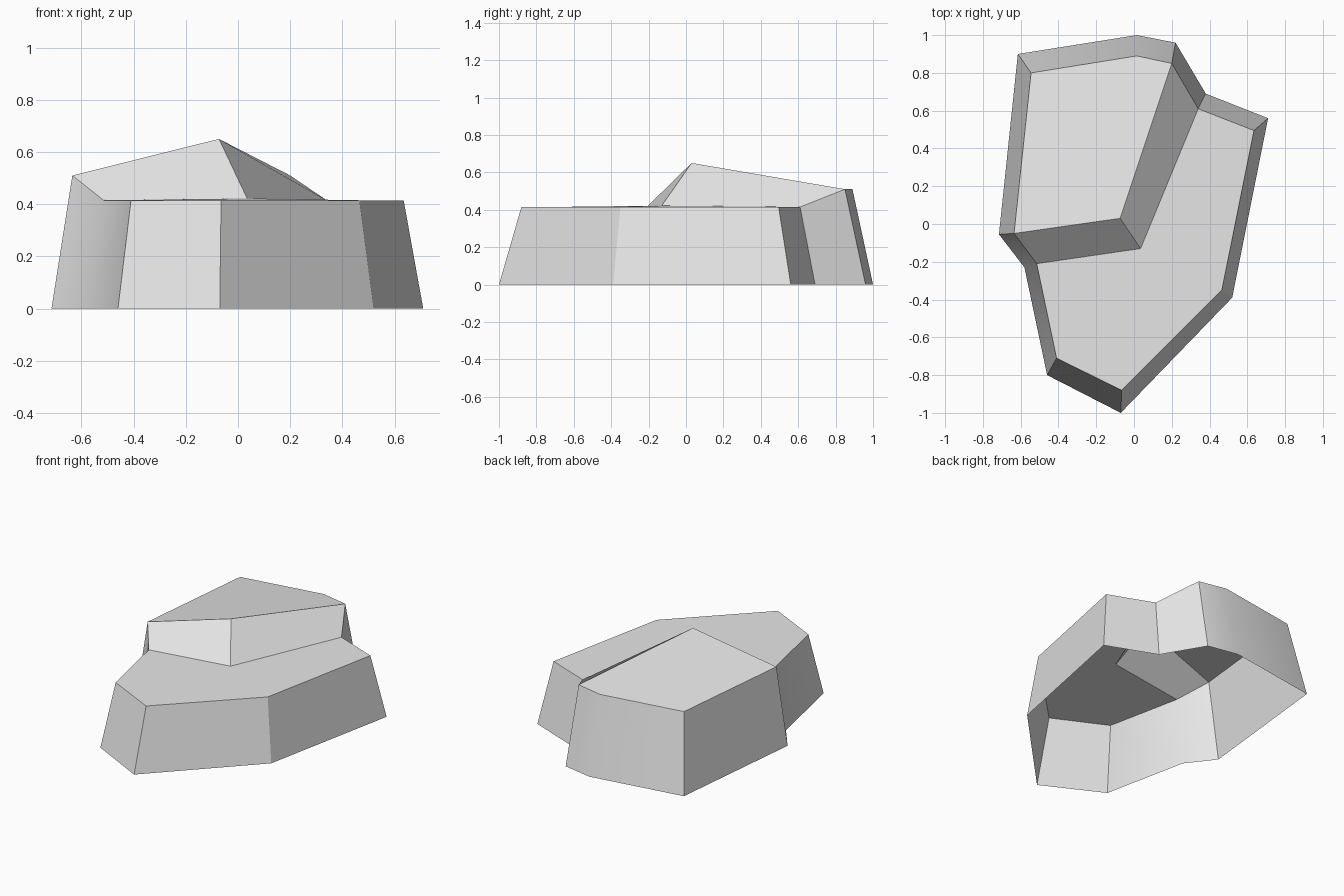
import bpy
import bmesh
import math

cube = bpy.data.objects.get("Cube")
if cube:
    bpy.data.objects.remove(cube, do_unlink=True)

stone = bpy.data.materials.new("light grey stone")
stone.use_nodes = True
grey = (0.8, 0.8, 0.8, 1)
stone.diffuse_color = grey
stone.node_tree.nodes["Principled BSDF"].inputs["Base Color"].default_value = grey

HIGH, LOW = 0.51, 0.415

# Footprint, clockwise from the back right corner
foot = [(-0.615, 0.90), (0.015, 1.0), (0.22, 0.96), (0.38, 0.69), (0.71, 0.56),
        (0.52, -0.39), (-0.07, -1.0), (-0.46, -0.80), (-0.58, -0.23), (-0.715, -0.055)]
# Rim above each footprint corner: the back ledge is high, the front ledge low
rim = [(-0.545, 0.80, HIGH), (0.015, 0.89, HIGH), (0.20, 0.85, HIGH),
       (0.34, 0.61, LOW), (0.635, 0.495, LOW), (0.465, -0.35, LOW),
       (-0.065, -0.88, LOW), (-0.41, -0.71, LOW), (-0.515, -0.21, LOW),
       (-0.635, -0.05, HIGH)]

bm = bmesh.new()
low = [bm.verts.new((x, y, 0)) for x, y in foot]
top = [bm.verts.new(p) for p in rim]
peak = bm.verts.new((-0.073, 0.03, 0.65))
step_foot = bm.verts.new((0.035, -0.13, 0.422))

# Sloping walls, open underneath
count = len(foot)
for i in range(count):
    j = (i + 1) % count
    bm.faces.new((low[j], low[i], top[i], top[j]))

# Upper ledge, lower ledge and the two faces of the step between them
bm.faces.new((peak, top[2], top[1], top[0], top[9]))
bm.faces.new([step_foot] + top[8:2:-1])
bm.faces.new((peak, top[9], top[8], step_foot))
bm.faces.new((peak, step_foot, top[3], top[2]))

mesh = bpy.data.meshes.new("stepped_rock")
bm.to_mesh(mesh)
bm.free()
mesh.materials.append(stone)
rock = bpy.data.objects.new("stepped_rock", mesh)
bpy.context.collection.objects.link(rock)

# Smooth the gentle bends, keep the hard edges
bpy.ops.object.select_all(action='DESELECT')
rock.select_set(True)
bpy.context.view_layer.objects.active = rock
bpy.ops.object.shade_smooth_by_angle(angle=math.radians(30))
